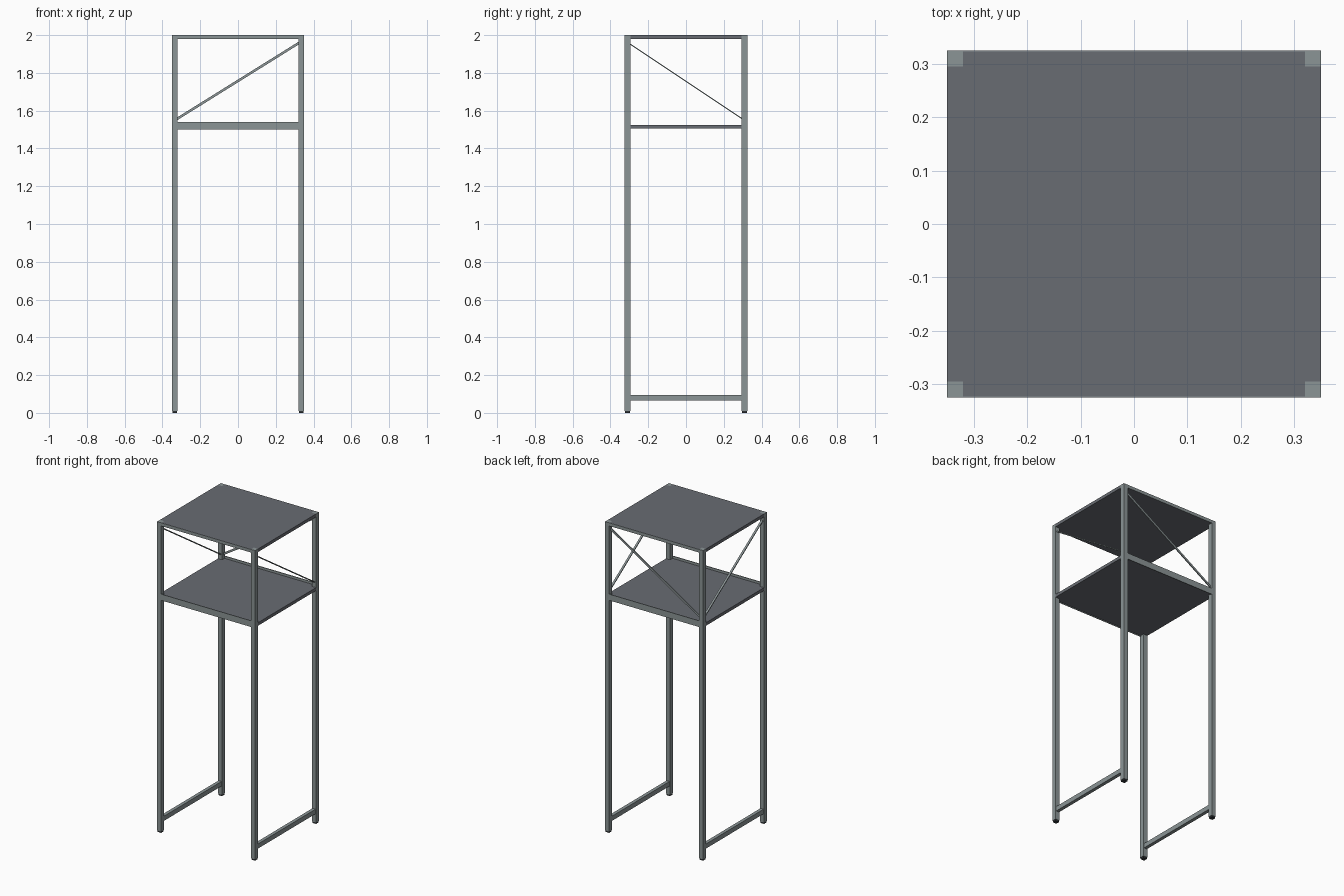
import bpy, bmesh
from mathutils import Vector

cube = bpy.data.objects.get("Cube")
if cube:
    bpy.data.objects.remove(cube, do_unlink=True)


def material(name, rgb):
    m = bpy.data.materials.new(name)
    m.use_nodes = True
    color = (*rgb, 1)
    m.diffuse_color = color
    m.node_tree.nodes["Principled BSDF"].inputs["Base Color"].default_value = color
    return m


steel = material("light grey steel", (0.26, 0.30, 0.305))
panel = material("dark grey panel", (0.14, 0.15, 0.17))
rubber = material("black rubber", (0.03, 0.035, 0.04))

HX, HY, POST = 0.35, 0.325, 0.03      # half width, half depth, post size
PX, PY = HX - POST / 2, HY - POST / 2  # post centres


def finish(name, bm, mat):
    bmesh.ops.recalc_face_normals(bm, faces=bm.faces)
    mesh = bpy.data.meshes.new(name)
    bm.to_mesh(mesh)
    bm.free()
    mesh.materials.append(mat)
    obj = bpy.data.objects.new(name, mesh)
    bpy.context.collection.objects.link(obj)
    return obj


def box(name, center, size, mat):
    bm = bmesh.new()
    bmesh.ops.create_cube(bm, size=1)
    bmesh.ops.scale(bm, vec=size, verts=bm.verts)
    obj = finish(name, bm, mat)
    obj.location = center
    return obj


def notched_plate(name, z0, z1, hy, mat):
    """Flat plate with square cut-outs that clear the corner posts."""
    ix, iy = HX - POST, HY - POST
    outline = []
    for sx, sy in ((1, 1), (-1, 1), (-1, -1), (1, -1)):
        corner = [(HX, iy), (ix, iy), (ix, hy)]
        if sx * sy < 0:
            corner.reverse()
        outline += [(sx * x, sy * y, z0) for x, y in corner]
    bm = bmesh.new()
    face = bm.faces.new([bm.verts.new(p) for p in outline])
    ext = bmesh.ops.extrude_face_region(bm, geom=[face])["geom"]
    top = [v for v in ext if isinstance(v, bmesh.types.BMVert)]
    bmesh.ops.translate(bm, verts=top, vec=(0, 0, z1 - z0))
    return finish(name, bm, mat)


def brace(name, a, b, across, width, thick):
    """Flat bar between two points; 'across' is its thickness axis."""
    a, b, n = Vector(a), Vector(b), Vector(across)
    side = (b - a).normalized().cross(n) * width / 2
    n = n * thick / 2
    bm = bmesh.new()
    for p in (a, b):
        for s, t in ((1, 1), (-1, 1), (-1, -1), (1, -1)):
            bm.verts.new(p + side * s + n * t)
    bmesh.ops.convex_hull(bm, input=bm.verts)
    return finish(name, bm, steel)


# Corner posts with feet
for sx, xs in ((-1, "right"), (1, "left")):
    for sy, ys in ((-1, "front"), (1, "back")):
        box(f"{ys}_{xs}_post", (sx * PX, sy * PY, 1.005), (POST, POST, 1.99), steel)
        box(f"{ys}_{xs}_foot", (sx * PX, sy * PY, 0.005), (0.026, 0.026, 0.01), rubber)

# Top and shelf panels
notched_plate("top_panel", 1.98, 2.0, HY - 0.002, panel)
notched_plate("shelf_panel", 1.505, 1.525, HY - 0.005, panel)

# Thin lips along the front and back of both panels
for sy, ys in ((-1, "front"), (1, "back")):
    for name, t, z0, z1 in (("top", 0.002, 1.98, 2.0), ("shelf", 0.005, 1.50, 1.54)):
        box(f"{ys}_{name}_lip", (0, sy * (HY - t / 2), (z0 + z1) / 2),
            (2 * (HX - POST), t, z1 - z0), steel)

# Lower side rails and side braces
for sx, xs in ((-1, "right"), (1, "left")):
    box(f"{xs}_lower_rail", (sx * PX, 0, 0.08), (0.022, 2 * (HY - POST), 0.03), steel)
    brace(f"{xs}_brace", (sx * PX, -0.30, 1.955), (sx * PX, 0.30, 1.555),
          (1, 0, 0), 0.006, 0.013)

# Back brace
brace("back_brace", (-0.325, PY, 1.555), (0.325, PY, 1.96), (0, 1, 0), 0.013, 0.006)
